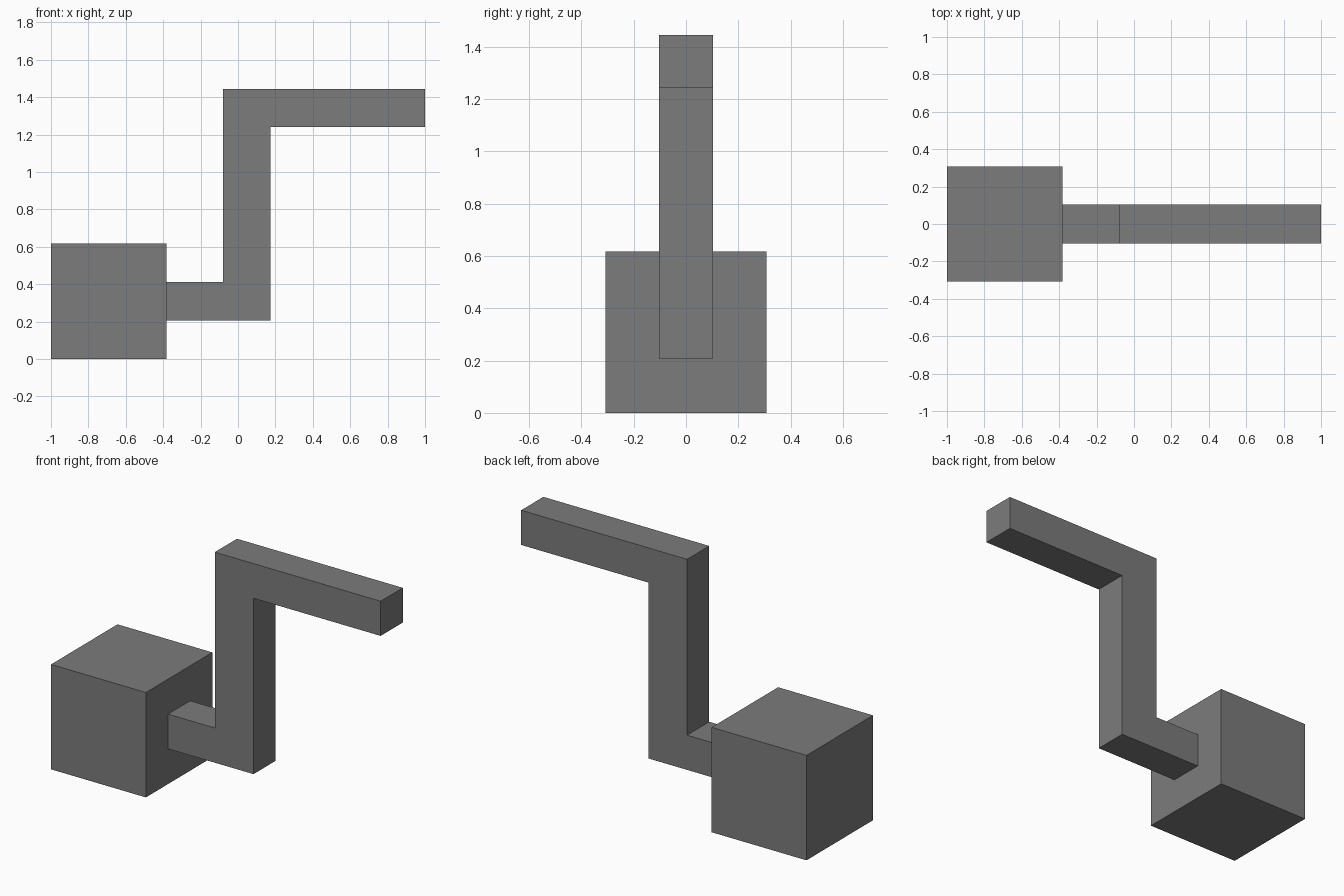
import bpy
import bmesh

if "Cube" in bpy.data.objects:
    bpy.data.objects.remove(bpy.data.objects["Cube"])

grey = bpy.data.materials.new("mid grey")
grey.diffuse_color = (0.2, 0.2, 0.2, 1)
grey.use_nodes = True
grey.node_tree.nodes["Principled BSDF"].inputs["Base Color"].default_value = grey.diffuse_color


def extrude_profile(name, points, half_depth):
    """Extrude an x-z outline symmetrically along y."""
    bm = bmesh.new()
    face = bm.faces.new([bm.verts.new((x, -half_depth, z)) for x, z in points])
    out = bmesh.ops.extrude_face_region(bm, geom=[face])
    verts = [g for g in out["geom"] if isinstance(g, bmesh.types.BMVert)]
    bmesh.ops.translate(bm, verts=verts, vec=(0, 2 * half_depth, 0))
    bmesh.ops.recalc_face_normals(bm, faces=bm.faces)
    mesh = bpy.data.meshes.new(name)
    bm.to_mesh(mesh)
    bm.free()
    mesh.materials.append(grey)
    obj = bpy.data.objects.new(name, mesh)
    bpy.context.collection.objects.link(obj)
    return obj


# Cube block at the left end
left, right, size = -1.0, -0.383, 0.617
extrude_profile("block", [(left, 0), (right, 0), (right, size), (left, size)], size / 2)

# Stepped crank: short lower arm, upright, long upper arm
extrude_profile("crank_arm", [
    (right, 0.207), (0.173, 0.207), (0.173, 1.241), (1.0, 1.241),
    (1.0, 1.445), (-0.079, 1.445), (-0.079, 0.411), (right, 0.411),
], 0.103)
